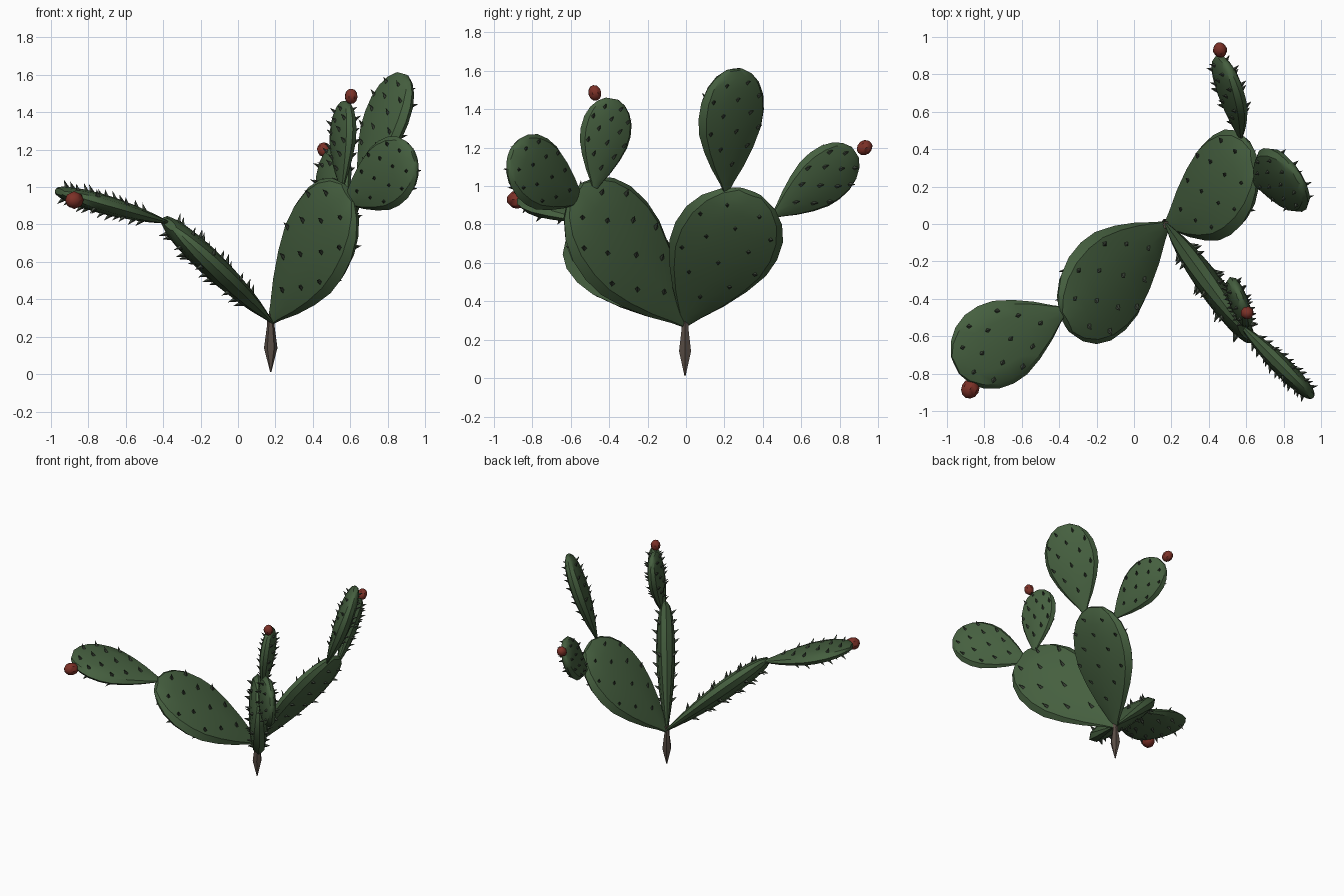
import bpy, bmesh, math
from mathutils import Vector, Matrix

if "Cube" in bpy.data.objects:
    bpy.data.objects.remove(bpy.data.objects["Cube"])


def material(name, rgb):
    m = bpy.data.materials.new(name)
    m.diffuse_color = (*rgb, 1)
    m.use_nodes = True
    m.node_tree.nodes["Principled BSDF"].inputs["Base Color"].default_value = m.diffuse_color
    return m


GREEN = material("pad_green", (0.06, 0.115, 0.05))
SPINE = material("spine_dark", (0.05, 0.065, 0.045))
RED = material("fruit_red", (0.2, 0.03, 0.02))
BROWN = material("root_brown", (0.1, 0.075, 0.06))

# teardrop profile: (position along the pad, relative half width)
PROFILE = [(0, .09), (.07, .22), (.2, .5), (.35, .76), (.5, .95), (.63, 1),
           (.76, .95), (.87, .79), (.95, .55), (1, .25)]


def radius(t):
    for (t0, r0), (t1, r1) in zip(PROFILE, PROFILE[1:]):
        if t <= t1:
            return r0 + (r1 - r0) * (t - t0) / (t1 - t0)
    return 0.25


def finish(bm, name, mat, smooth=True):
    bmesh.ops.recalc_face_normals(bm, faces=bm.faces)
    me = bpy.data.meshes.new(name)
    bm.to_mesh(me)
    bm.free()
    me.materials.append(mat)
    ob = bpy.data.objects.new(name, me)
    bpy.context.collection.objects.link(ob)
    if smooth:
        bpy.ops.object.select_all(action='DESELECT')
        ob.select_set(True)
        bpy.context.view_layer.objects.active = ob
        bpy.ops.object.shade_smooth_by_angle(angle=math.radians(35))
    return ob


def loft(rings):
    bm = bmesh.new()
    loops = [[bm.verts.new(p) for p in ring] for ring in rings]
    n = len(loops[0])
    for a, b in zip(loops, loops[1:]):
        for i in range(n):
            bm.faces.new((a[i], a[(i + 1) % n], b[(i + 1) % n], b[i]))
    bm.faces.new(loops[0])
    bm.faces.new(loops[-1])
    return bm


def pad(name, base, tip, across, half_w, half_t, spine):
    base, axis = Vector(base), Vector(tip) - Vector(base)
    a = axis.normalized()
    w = Vector(across)
    w = (w - a * w.dot(a)).normalized()
    n = a.cross(w)

    def surface(t, ang):
        r = radius(t)
        thick = math.copysign(abs(math.sin(ang)) ** .75, math.sin(ang))
        return (base + axis * t + w * (math.cos(ang) * half_w * r)
                + n * (thick * half_t * r ** .85))

    # flattened teardrop body
    rings = [[surface(t, 2 * math.pi * i / 12) for i in range(12)] for t, _ in PROFILE]
    finish(loft(rings), name, GREEN)

    # staggered rows of spines on both faces
    bm = bmesh.new()
    rows = [(.24, (0,)), (.38, (-.5, .5)), (.52, (-.75, 0, .75)), (.66, (-.42, .42)),
            (.78, (-.75, 0, .75)), (.9, (-.45, .45))]
    for t, spots in rows:
        for s in spots:
            for side in (1, -1):
                p = surface(t, side * math.acos(s))
                d = (n * side * .8 + a * .55 + w * s * .35).normalized()
                rot = d.to_track_quat('Z', 'Y').to_matrix().to_4x4()
                bmesh.ops.create_cone(
                    bm, segments=4, cap_ends=True, radius1=spine * .3, radius2=0,
                    depth=spine, matrix=Matrix.Translation(p + d * spine * .3) @ rot)
    finish(bm, name + "_spines", SPINE, smooth=False)


def fruit(name, centre, r, axis):
    bm = bmesh.new()
    rot = Vector(axis).to_track_quat('Z', 'Y').to_matrix().to_4x4()
    bmesh.ops.create_uvsphere(bm, u_segments=8, v_segments=6, radius=r,
                              matrix=Matrix.Translation(centre) @ rot @ Matrix.Diagonal((1, 1, 1.15, 1)))
    finish(bm, name, RED)


# root spindle
ROOT = (.175, -.005, .285)
finish(loft([[(ROOT[0] + r * math.cos(i * math.pi / 3), ROOT[1] + r * math.sin(i * math.pi / 3), z)
              for i in range(6)]
             for z, r in ((.01, .003), (.14, .036), (.26, .02), (.32, .022))]), "root", BROWN)

# three main pads
pad("left_pad", ROOT, (-.365, -.525, .80), (-.44, .8, .41), .285, .07, .055)
pad("front_pad", ROOT, (.59, -.575, .97), (-.42, .56, .7), .285, .07, .055)
pad("back_pad", ROOT, (.645, .335, .965), (-.18, .92, -.35), .287, .07, .045)

# upper pads growing from the rims
pad("left_upper_pad", (-.37, -.46, .81), (-.955, -.755, .975), (.5, -.86, -.15), .23, .052, .05)
pad("front_upper_pad", (.555, -.475, .985), (.565, -.385, 1.455), (.1, -.25, .034), .142, .048, .04)
pad("front_outer_pad", (.57, -.54, .92), (.945, -.915, 1.165), (-.25, .25, .7), .19, .052, .042)
pad("back_upper_pad", (.65, .21, .975), (.88, .25, 1.605), (.2, -.33, -.045), .2, .058, .042)
pad("back_outer_pad", (.57, .455, .845), (.475, .88, 1.175), (-.15, .17, -.25), .16, .052, .042)

# fruits
fruit("left_fruit", (-.875, -.88, .93), .048, (-.4, -.8, 0))
fruit("front_fruit", (.605, -.475, 1.485), .036, (.1, -.2, 1))
fruit("back_fruit", (.46, .93, 1.2), .038, (-.1, .42, .32))
